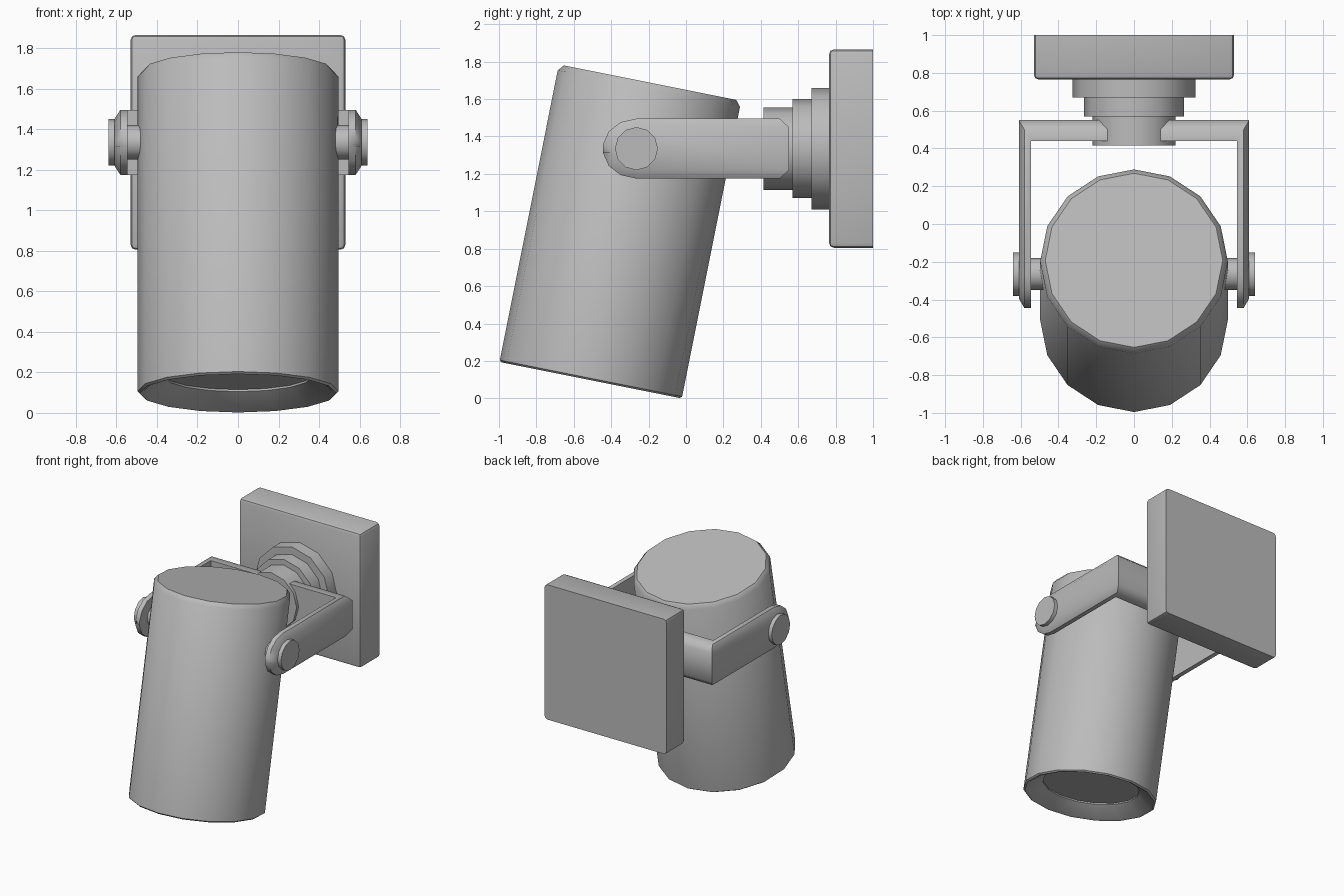
import bpy, bmesh, math
from mathutils import Matrix, Vector

if "Cube" in bpy.data.objects:
    bpy.data.objects.remove(bpy.data.objects["Cube"])

metal = bpy.data.materials.new("grey_metal")
metal.diffuse_color = (0.5, 0.5, 0.5, 1)
metal.use_nodes = True
metal.node_tree.nodes["Principled BSDF"].inputs["Base Color"].default_value = metal.diffuse_color
Z = 1.335          # height of the pivot and wall mount
PY = -0.265        # pivot y


def finish(name, bm, angle=40):
    bmesh.ops.recalc_face_normals(bm, faces=bm.faces)
    me = bpy.data.meshes.new(name)
    bm.to_mesh(me)
    bm.free()
    me.materials.append(metal)
    ob = bpy.data.objects.new(name, me)
    bpy.context.collection.objects.link(ob)
    bpy.ops.object.select_all(action='DESELECT')
    ob.select_set(True)
    bpy.context.view_layer.objects.active = ob
    bpy.ops.object.shade_smooth_by_angle(angle=math.radians(angle))
    return ob


def lathe(name, profile, origin, axis, sides, angle=40):
    """Turn (radius, distance) points around an axis, capping both ends."""
    bm = bmesh.new()
    rings = []
    for r, d in profile:
        rings.append([bm.verts.new((r * math.cos(2 * math.pi * i / sides),
                                    r * math.sin(2 * math.pi * i / sides), d))
                      for i in range(sides)])
    for a, b in zip(rings, rings[1:]):
        for i in range(sides):
            j = (i + 1) % sides
            bm.faces.new((a[i], a[j], b[j], b[i]))
    bm.faces.new(rings[0])
    bm.faces.new(rings[-1])
    axis = Vector(axis).normalized()
    x = Vector((1, 0, 0)) if abs(axis.x) < 0.5 else Vector((0, 1, 0))
    y = axis.cross(x)
    rot = Matrix((x, y, axis)).transposed().to_4x4()
    bm.transform(Matrix.Translation(origin) @ rot)
    return finish(name, bm, angle)


# Tilted lamp housing with a recessed, sloping mouth
lathe("lamp_housing",
      [(0.36, 0.09), (0.36, 0.08), (0.47, 0.005), (0.485, 0), (0.497, 0.01),
       (0.497, 1.59), (0.47, 1.622)],
      (0, -0.51, 0.097), (0, 0.196, 0.981), 16)

# Wall plate: bevelled everywhere except against the wall
bm = bmesh.new()
bmesh.ops.create_cube(bm, size=1)
bm.transform(Matrix.Translation((0, 0.8825, Z)) @ Matrix.Diagonal((1.06, 0.235, 1.06, 1)))
edges = [e for e in bm.edges if not all(v.co.y > 0.95 for v in e.verts)]
bmesh.ops.bevel(bm, geom=edges, offset=0.025, segments=2, profile=0.5, affect='EDGES')
finish("wall_plate", bm)

# Stepped round mount
for name, r, y0, y1 in (("mount_base", 0.325, 0.67, 0.78),
                        ("mount_collar", 0.265, 0.57, 0.68),
                        ("mount_hub", 0.22, 0.415, 0.58)):
    lathe(name, [(r, 0), (r, y1 - y0)], (0, y0, Z), (0, 1, 0), 12)

# Yoke: a rounded strap swept from one arm tip, across the back, to the other
SECTION = ((1, 0.16, 1), (0.45, 0.16, 1), (0, 0.115, 1),
           (0, 0.115, -1), (0.45, 0.16, -1), (1, 0.16, -1))
stations = []
for deg in (8, 35, 62, 90):
    a = math.radians(deg)
    stations.append([(0.61 - 0.065 * f, PY - 1.13 * s * math.cos(a),
                      Z + k * s * math.sin(a)) for f, s, k in SECTION])
stations.append([(0.61 - 0.065 * f, 0.55 - 0.11 * f, Z + k * s) for f, s, k in SECTION])
stations += [[(-x, y, z) for x, y, z in st] for st in reversed(stations)]
bm = bmesh.new()
rings = [[bm.verts.new(p) for p in st] for st in stations]
for a, b in zip(rings, rings[1:]):
    for i in range(6):
        j = (i + 1) % 6
        bm.faces.new((a[i], a[j], b[j], b[i]))
bm.faces.new(rings[0])
bm.faces.new(rings[-1])
finish("yoke", bm, 50)

# Pivot stems and knobs on both sides
for side, s in (("left", -1), ("right", 1)):
    lathe(side + "_pivot_stem", [(0.085, 0), (0.085, 0.13)], (s * 0.45, PY, Z), (s, 0, 0), 12)
    lathe(side + "_pivot_knob", [(0.115, 0), (0.115, 0.06)], (s * 0.58, PY, Z), (s, 0, 0), 12)
